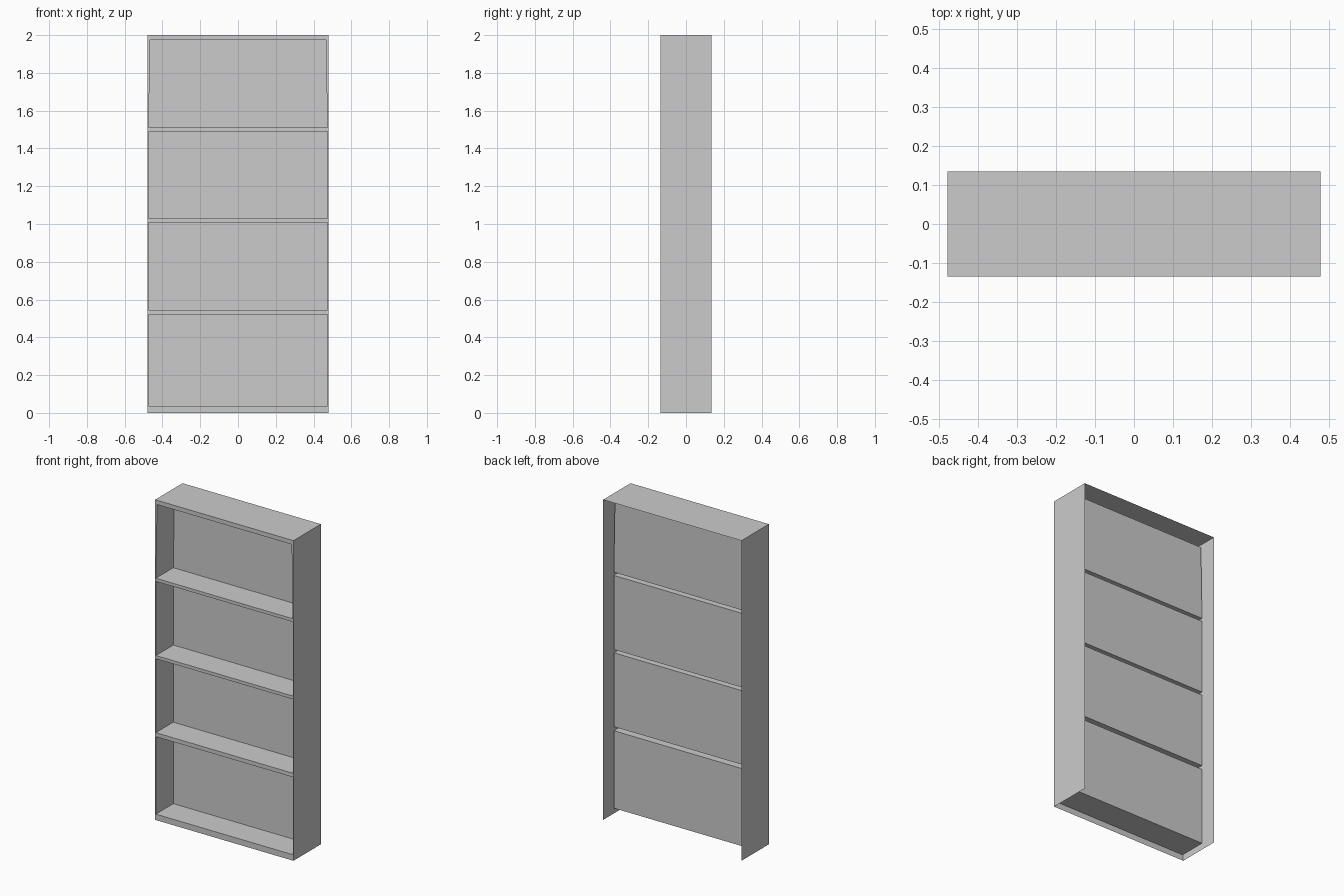
import bpy, bmesh

if "Cube" in bpy.data.objects:
    bpy.data.objects.remove(bpy.data.objects["Cube"])

W, D, H = 0.478, 0.135, 2.0      # half width, half depth, height
BACK_Y = 0.037                   # recessed back panels
# compartments: bottom z, top z, half width at bottom, half width at top
BAYS = [(0.037, 0.521, 0.473, 0.473),
        (0.546, 1.008, 0.473, 0.473),
        (1.028, 1.491, 0.473, 0.473),
        (1.511, 1.973, 0.473, 0.465)]


def sheet_object(name, quads):
    """Thin-sheet object from a list of four-corner faces."""
    bm = bmesh.new()
    for q in quads:
        bm.faces.new([bm.verts.new(p) for p in q])
    bmesh.ops.remove_doubles(bm, verts=bm.verts, dist=1e-5)
    me = bpy.data.meshes.new(name)
    bm.to_mesh(me)
    bm.free()
    ob = bpy.data.objects.new(name, me)
    bpy.context.collection.objects.link(ob)
    return ob


def front_quad(xa0, xb0, z0, xa1, xb1, z1):
    """Face in the front plane, facing -y."""
    return [(xa0, -D, z0), (xb0, -D, z0), (xb1, -D, z1), (xa1, -D, z1)]


# outer casing: two sides and top, open at the back and underneath
sheet_object("outer_casing", [
    [(-W, D, 0), (-W, -D, 0), (-W, -D, H), (-W, D, H)],
    [(W, -D, 0), (W, D, 0), (W, D, H), (W, -D, H)],
    [(-W, -D, H), (W, -D, H), (W, D, H), (-W, D, H)],
])

# front frame: thin stiles beside each bay, rails between bays
frame = []
for z0, z1, w0, w1 in BAYS:
    frame.append(front_quad(-W, -w0, z0, -W, -w1, z1))
    frame.append(front_quad(w0, W, z0, w1, W, z1))
lows = [0.0] + [b[1] for b in BAYS]
highs = [b[0] for b in BAYS] + [H]
for a, b in zip(lows, highs):
    frame.append(front_quad(-W, W, a, -W, W, b))
sheet_object("front_frame", frame)

# compartments: open-fronted boxes forming shelves, inner walls and back panels
for i, (z0, z1, w0, w1) in enumerate(BAYS):
    f = [(-w0, -D, z0), (w0, -D, z0), (w1, -D, z1), (-w1, -D, z1)]
    r = [(x, BACK_Y, z) for x, _, z in f]
    walls = [[f[k], f[(k + 1) % 4], r[(k + 1) % 4], r[k]] for k in range(4)]
    sheet_object(f"compartment_{i + 1}", walls + [r])
